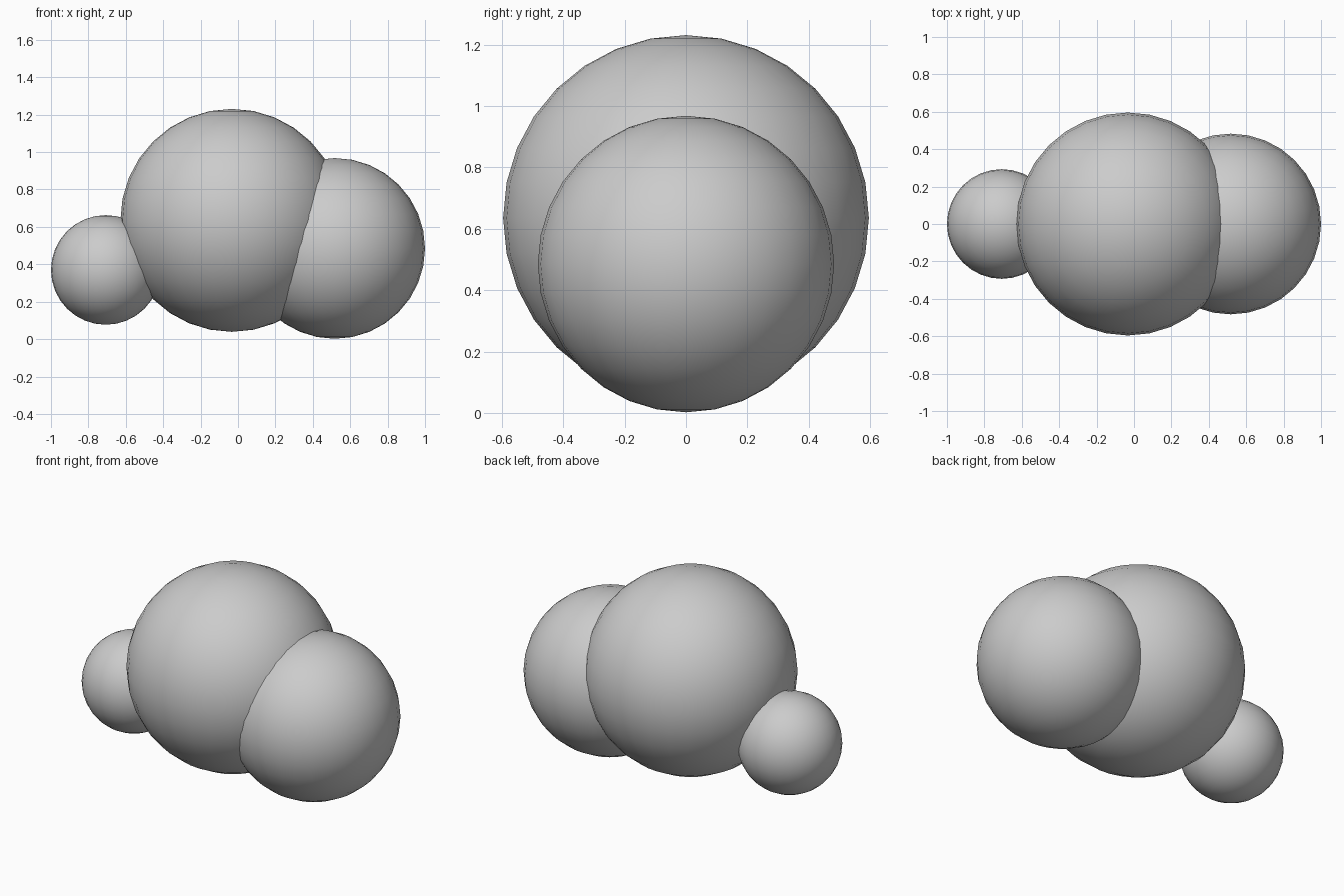
import bpy

if "Cube" in bpy.data.objects:
    bpy.data.objects.remove(bpy.data.objects["Cube"])


def ball(name, x, z, radius):
    bpy.ops.mesh.primitive_uv_sphere_add(
        segments=32, ring_count=16, radius=radius, location=(x, 0, z))
    obj = bpy.context.object
    obj.name = name
    bpy.ops.object.shade_smooth()
    return obj


# Three overlapping balls in a row: large in the middle, medium right, small left
ball("large_ball", -0.033, 0.635, 0.596)
ball("medium_ball", 0.517, 0.485, 0.483)
ball("small_ball", -0.707, 0.37, 0.293)
